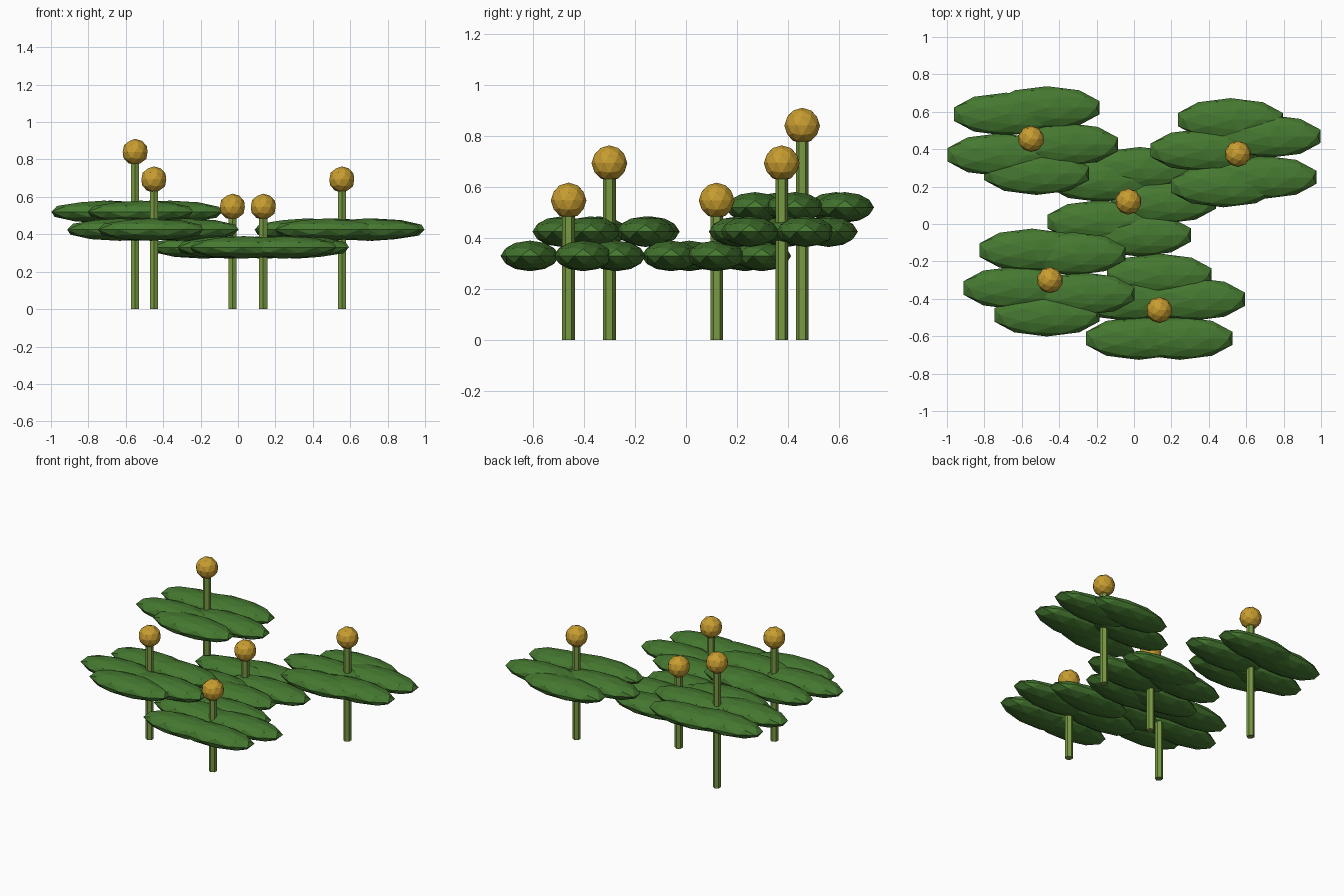
import bpy
from math import cos, sin, radians

cube = bpy.data.objects.get("Cube")
if cube:
    bpy.data.objects.remove(cube, do_unlink=True)


def make_material(name, rgb):
    mat = bpy.data.materials.new(name)
    mat.use_nodes = True
    mat.diffuse_color = (*rgb, 1)
    mat.node_tree.nodes["Principled BSDF"].inputs["Base Color"].default_value = (*rgb, 1)
    return mat


leaf_green = make_material("leaf green", (0.06, 0.19, 0.03))
stem_green = make_material("stem green", (0.19, 0.32, 0.055))
flower_gold = make_material("flower gold", (0.58, 0.34, 0.03))

LEAVES = 5
LEAF_RING = 0.187
LEAF_SIZE = (0.295, 0.115, 0.06)
FLOWER_RADIUS = 0.07
STEM_RADIUS = 0.025


def finish(name, mat):
    obj = bpy.context.object
    obj.name = name
    obj.data.materials.append(mat)
    return obj


def ball(name, location, size, mat):
    bpy.ops.mesh.primitive_ico_sphere_add(subdivisions=2, radius=1, location=location)
    obj = finish(name, mat)
    obj.scale = size
    bpy.ops.object.transform_apply(location=False, rotation=False, scale=True)


def plant(label, x, y, leaf_z, flower_z, turn):
    # Six-sided stem rising into the flower
    bpy.ops.mesh.primitive_cylinder_add(vertices=6, radius=STEM_RADIUS, depth=flower_z,
                                        location=(x, y, flower_z / 2))
    finish(label + "_stem", stem_green)
    # Round flower head
    ball(label + "_flower", (x, y, flower_z), (FLOWER_RADIUS,) * 3, flower_gold)
    # Ring of flat leaf pads, all lying along x
    for i in range(LEAVES):
        a = radians(turn + i * 360 / LEAVES)
        spot = (x + LEAF_RING * cos(a), y + LEAF_RING * sin(a), leaf_z)
        ball(f"{label}_leaf_{i + 1}", spot, LEAF_SIZE, leaf_green)


# Position, leaf height, flower height and leaf ring angle of each plant
plant("back_right", -0.55, 0.455, 0.52, 0.84, -9)
plant("back_left", 0.555, 0.375, 0.425, 0.693, 30)
plant("middle", -0.03, 0.12, 0.33, 0.547, -1)
plant("front_right", -0.45, -0.30, 0.425, 0.693, 49)
plant("front_left", 0.135, -0.46, 0.33, 0.547, 18)
